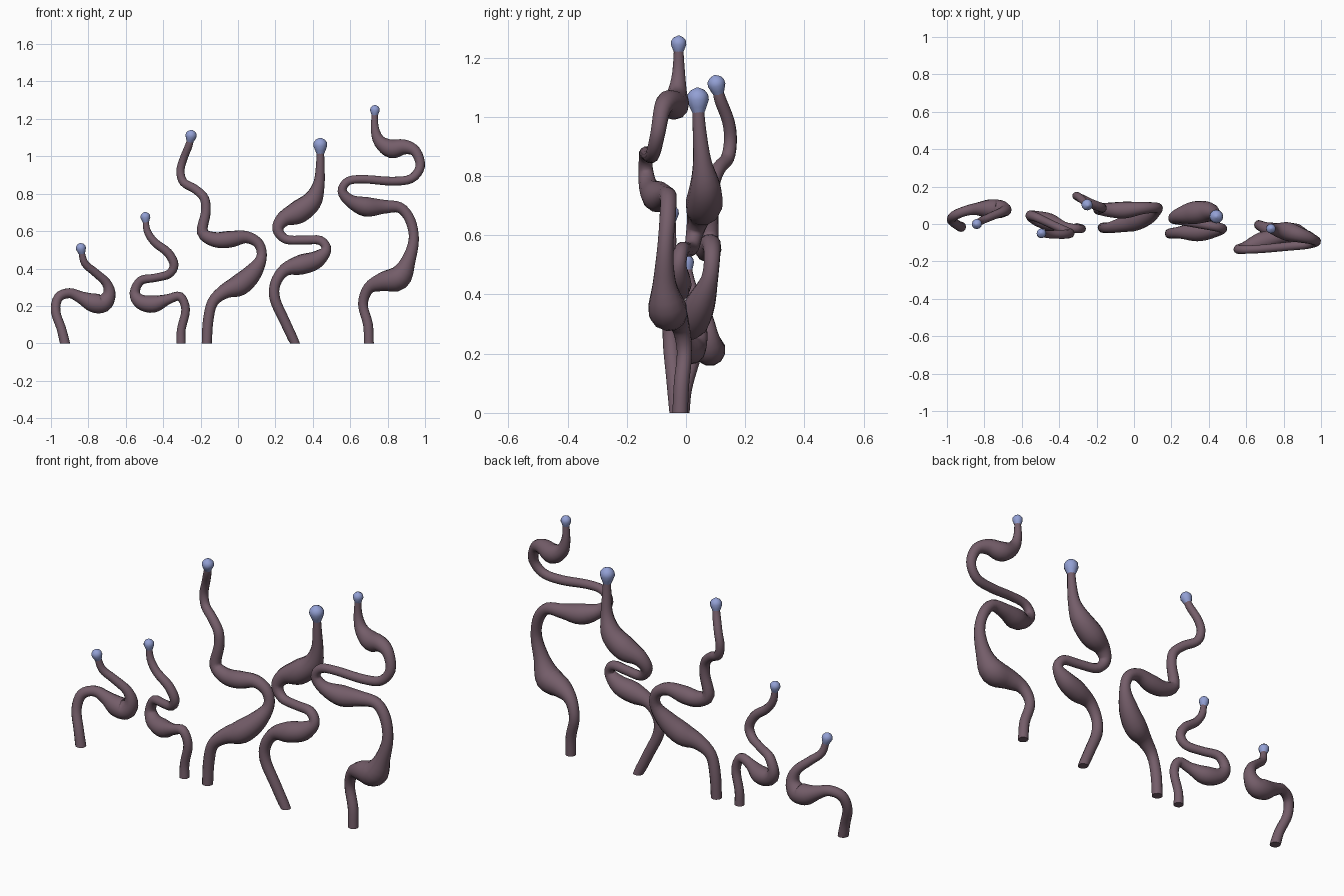
import bpy, bmesh, math
from mathutils import Vector

SIDES = 12
STEPS = 4


def material(name, rgb):
    m = bpy.data.materials.new(name)
    m.diffuse_color = (*rgb, 1)
    return m


FLESH = material("mauve flesh", (0.175, 0.110, 0.142))
BLUE = material("pale blue tip", (0.29, 0.35, 0.66))


def spline(pts):
    """Catmull-Rom samples of (x, y, z, radius) points."""
    p = [Vector(q) for q in pts]
    p = [p[0] * 2 - p[1]] + p + [p[-1] * 2 - p[-2]]
    out = []
    for i in range(1, len(p) - 2):
        a, b, c, d = p[i - 1:i + 3]
        for s in range(STEPS):
            t = s / STEPS
            out.append(0.5 * (2 * b + (c - a) * t + (2 * a - 5 * b + 4 * c - d) * t * t
                              + (3 * b - a - 3 * c + d) * t ** 3))
    return out + [p[-2]]


def sweep(name, samples, mat):
    """Round skin around a path of (x, y, z, radius) samples, closed at both ends."""
    pos = [s.to_3d() for s in samples]
    bm = bmesh.new()
    rings = []
    side = Vector((1, 0, 0))
    last = len(pos) - 1
    for i, c in enumerate(pos):
        tan = (pos[min(i + 1, last)] - pos[max(i - 1, 0)]).normalized()
        if i == 0:
            tan = Vector((0, 0, 1)) if abs(c.z) < 1e-6 else tan
        side = (side - tan * side.dot(tan)).normalized()
        up = tan.cross(side)
        ring = []
        for k in range(SIDES):
            a = math.tau * k / SIDES
            ring.append(bm.verts.new(c + (side * math.cos(a) + up * math.sin(a)) * samples[i].w))
        rings.append(ring)
    for lo, hi in zip(rings, rings[1:]):
        for k in range(SIDES):
            n = (k + 1) % SIDES
            bm.faces.new((lo[k], lo[n], hi[n], hi[k])).smooth = True
    bm.faces.new(rings[0][::-1])
    bm.faces.new(rings[-1])
    me = bpy.data.meshes.new(name)
    bm.to_mesh(me)
    bm.free()
    me.materials.append(mat)
    ob = bpy.data.objects.new(name, me)
    bpy.context.collection.objects.link(ob)


# bulb profile: (distance along the axis, radius), both in bulb radii
BULB = ((-1.25, 0.55), (-0.75, 0.76), (-0.1, 1.0), (0.4, 0.95), (0.8, 0.65), (1.05, 0.12))


def tentacle(name, tip_radius, pts):
    path = spline(pts)
    sweep(name + "_stalk", path, FLESH)
    # bulb on the end, following the stalk's last direction
    end = path[-1].to_3d()
    axis = (end - path[-3].to_3d()).normalized()
    sweep(name + "_tip", [Vector((*(end + axis * h * tip_radius), r * tip_radius))
                          for h, r in BULB], BLUE)


# smallest, far left
tentacle("curled_tentacle", 0.027, [
    (-.925, -.015, 0, .027), (-.945, -.005, .08, .025), (-.975, .02, .17, .025),
    (-.96, .045, .245, .026), (-.90, .07, .268, .027), (-.84, .08, .245, .034),
    (-.775, .08, .217, .052), (-.72, .08, .215, .050), (-.688, .075, .265, .034),
    (-.705, .065, .325, .025), (-.765, .04, .38, .022), (-.82, .015, .43, .020),
    (-.84, 0, .508, .015)])

# short, left
tentacle("short_tentacle", 0.026, [
    (-.305, -.02, 0, .025), (-.303, -.02, .075, .023), (-.28, -.025, .18, .023),
    (-.31, -.025, .25, .024), (-.375, -.015, .235, .028), (-.45, .01, .21, .046),
    (-.52, .03, .222, .040), (-.552, .045, .27, .028), (-.52, .035, .335, .024),
    (-.445, 0, .35, .022), (-.37, -.035, .37, .023), (-.342, -.05, .42, .024),
    (-.375, -.055, .485, .024), (-.445, -.055, .54, .022), (-.485, -.052, .60, .019),
    (-.495, -.05, .675, .014)])

# tall, centre
tentacle("middle_tentacle", 0.030, [
    (-.167, -.02, 0, .027), (-.16, -.02, .118, .028), (-.135, -.02, .22, .029),
    (-.07, -.005, .278, .040), (.005, .02, .31, .058), (.075, .05, .372, .050),
    (.125, .08, .455, .029), (.112, .088, .53, .028), (.045, .085, .568, .033),
    (-.045, .075, .556, .045), (-.125, .075, .555, .040), (-.19, .08, .595, .030),
    (-.172, .085, .70, .026), (-.18, .09, .775, .025), (-.23, .11, .825, .024),
    (-.29, .14, .86, .023), (-.308, .15, .92, .022), (-.292, .143, .985, .021),
    (-.262, .115, 1.06, .020), (-.251, .103, 1.11, .015)])

# tall and thick, right of centre
tentacle("thick_tentacle", 0.037, [
    (.305, -.03, 0, .026), (.25, -.04, .118, .027), (.198, -.05, .235, .028),
    (.20, -.05, .32, .028), (.25, -.045, .392, .034), (.335, -.04, .42, .053),
    (.415, -.03, .445, .048), (.472, -.025, .50, .027), (.44, -.015, .55, .025),
    (.35, 0, .552, .024), (.255, .018, .557, .025), (.213, .03, .61, .030),
    (.245, .045, .665, .042), (.32, .06, .70, .062), (.395, .065, .76, .054),
    (.432, .055, .85, .032), (.44, .045, .96, .023), (.44, .04, 1.06, .019)])

# tallest, far right
tentacle("tallest_tentacle", 0.026, [
    (.70, -.02, 0, .026), (.695, -.015, .10, .026), (.668, -.005, .21, .026),
    (.70, -.02, .295, .032), (.775, -.045, .33, .052), (.86, -.063, .35, .066),
    (.91, -.073, .44, .040), (.94, -.07, .556, .028), (.92, -.062, .66, .028),
    (.866, -.06, .725, .029), (.78, -.07, .73, .038), (.685, -.095, .73, .053),
    (.60, -.125, .762, .034), (.557, -.135, .815, .025), (.59, -.137, .868, .023),
    (.68, -.133, .877, .023), (.82, -.12, .867, .024), (.925, -.11, .88, .024),
    (.974, -.095, .945, .025), (.95, -.08, 1.025, .029), (.89, -.06, 1.05, .040),
    (.82, -.04, 1.04, .050), (.757, -.03, 1.08, .034), (.732, -.025, 1.15, .022),
    (.732, -.025, 1.247, .015)])
